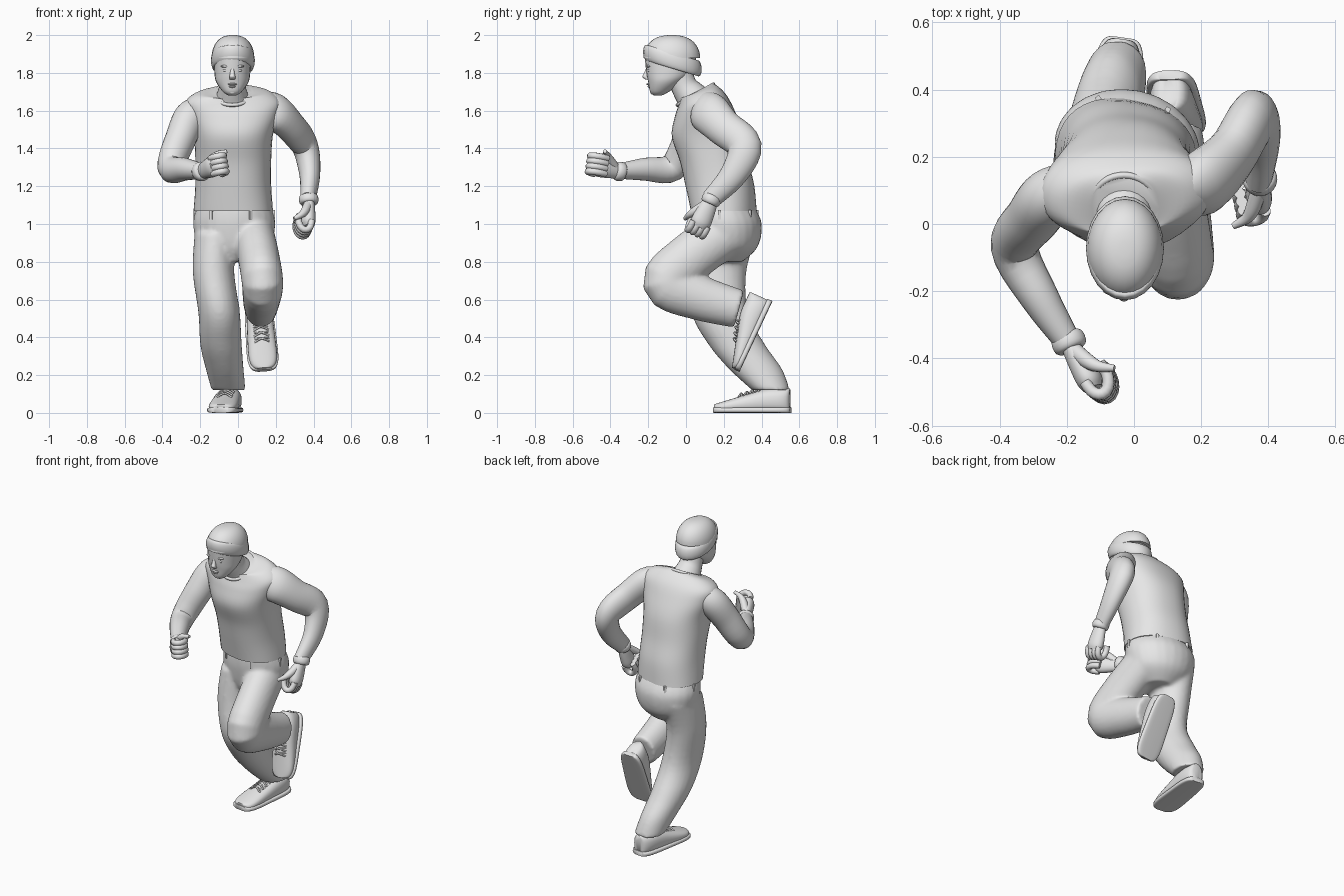
import bpy, bmesh, math
from math import sin, cos, pi, tau, radians
from mathutils import Matrix, Vector
from mathutils.geometry import interpolate_bezier

cube = bpy.data.objects.get("Cube")
if cube:
    bpy.data.objects.remove(cube, do_unlink=True)

COLOUR = (.8, .8, .8, 1)
grey = bpy.data.materials.new("plain_grey")
grey.use_nodes = True
grey.diffuse_color = COLOUR
grey.node_tree.nodes["Principled BSDF"].inputs["Base Color"].default_value = COLOUR
ACROSS, DEPTH, UP = Vector((1, 0, 0)), Vector((0, 1, 0)), Vector((0, 0, 1))


def level(u):
    return 0


def spline(knots, steps):
    """Smooth curve through the knots."""
    last = len(knots) - 1
    points = []
    for i in range(last):
        here, there = knots[i], knots[i + 1]
        leave = (there - knots[max(i - 1, 0)]) / 6
        arrive = (knots[min(i + 2, last)] - here) / 6
        points += interpolate_bezier(here, here + leave, there - arrive, there, steps + 1)[:-1]
    return points + [knots[-1]]


def loft(bm, rings, flat=1, side=None, yaw=level, tilt=level, sides=24, steps=5, power=1, frame=Matrix()):
    """Skin ellipses given as centre and one or two radii; they lie level unless side is given."""
    centres = spline([Vector(ring[:3]) for ring in rings], steps)
    radii = spline([Vector((ring[3], ring[4] if len(ring) > 4 else ring[3] * flat, 0)) for ring in rings], steps)
    last = len(centres) - 1
    loops = []
    for i, (centre, radius) in enumerate(zip(centres, radii)):
        if side:
            along = (centres[min(i + 1, last)] - centres[max(i - 1, 0)]).normalized()
            wide = (side - along * side.dot(along)).normalized()
            deep = along.cross(wide)
        else:
            turn = Matrix.Rotation(radians(yaw(i / last)), 3, "Z")
            wide, deep = turn @ ACROSS, turn @ DEPTH
        loop = []
        for k in range(sides):
            c, s = [math.copysign(abs(v) ** power, v) for v in (cos(tau * k / sides), sin(tau * k / sides))]
            offset = wide * c * max(radius.x, .001) + deep * s * max(radius.y, .001)
            offset.z += tilt(i / last) * offset.y
            loop.append(bm.verts.new(frame @ (centre + offset)))
        loops.append(loop)
    for low, high in zip(loops, loops[1:]):
        for k in range(sides):
            bm.faces.new((low[k - 1], low[k], high[k], high[k - 1]))
    bm.faces.new(loops[0])
    bm.faces.new(loops[-1])


def stack(x, rows):
    """Level rings that share one x position."""
    return [(x, *row) for row in rows]


def ball(bm, centre, size):
    place = Matrix.LocRotScale(Vector(centre), None, Vector(size))
    bmesh.ops.create_uvsphere(bm, u_segments=16, v_segments=10, radius=1, matrix=place)


def finish(name, bm, blend=False):
    bmesh.ops.recalc_face_normals(bm, faces=bm.faces)
    mesh = bpy.data.meshes.new(name)
    bm.to_mesh(mesh)
    bm.free()
    mesh.shade_smooth()
    mesh.set_sharp_from_angle(angle=radians(50))
    mesh.materials.append(grey)
    item = bpy.data.objects.new(name, mesh)
    bpy.context.collection.objects.link(item)
    if blend:
        remesh = item.modifiers.new("blend", "REMESH")
        remesh.mode, remesh.voxel_size, remesh.use_smooth_shade = "VOXEL", .011, True
        soften = item.modifiers.new("soften", "SMOOTH")
        soften.factor, soften.iterations = .5, 8


def part(name, rings, **options):
    bm = bmesh.new()
    loft(bm, rings, **options)
    finish(name, bm)


# Shirt, twisted at the waist and sloping down to the front of the neck
part("shirt", stack(-.025, [
    (.2, 1.07, .21, .17), (.18, 1.2, .2, .18), (.15, 1.33, .2, .18), (.115, 1.47, .21, .19),
    (.1, 1.58, .24, .16), (.09, 1.65, .25, .13), (.07, 1.695, .19, .1), (.05, 1.7, .1, .09)]),
    yaw=lambda u: 20 * u - 12, tilt=lambda u: .5 * u ** 3, power=.88, sides=40)

# Collar rim
circle = [tau * k / 20 for k in range(21)]
part("collar", [(.1 * cos(a) - .03, .095 * sin(a) + .05, .055 * sin(a) + 1.685, .01) for a in circle],
     side=UP, sides=8, steps=2)

# Trousers: pelvis, straight rear leg and folded front leg blended together
bm = bmesh.new()
loft(bm, stack(-.02, [(.2, 1.09, .2, .16), (.22, 1, .22, .18), (.22, .88, .19, .16), (.2, .8, .1)]),
     yaw=lambda u: 6 * u - 14)
loft(bm, [(-.12, .22, .95, .11, .16), (-.13, .18, .75, .11, .14), (-.1, .18, .53, .11, .15),
          (-.09, .27, .36, .11, .15), (-.07, .37, .23, .1, .14), (-.05, .45, .12, .09, .1)])
loft(bm, [(.08, .2, .95, .11), (.11, .02, .82, .11), (.13, -.1, .69, .11), (.125, .07, .61, .1),
          (.12, .28, .55, .085)], flat=1.2, side=ACROSS)
finish("trousers", bm, blend=True)

# Belt loops around the waist
bm = bmesh.new()
for k in range(6):
    angle = tau * (k + .1) / 6
    spot = Matrix.Rotation(radians(-14), 3, "Z") @ Vector((.21 * cos(angle), .17 * sin(angle), 0))
    place = Matrix.Translation(spot + Vector((-.02, .21, 1.05))) @ Matrix.Rotation(angle, 4, "Z")
    bmesh.ops.create_cube(bm, size=.05, matrix=place @ Matrix.Diagonal((.3, .3, 1, 1)))
finish("belt_loops", bm)

# Arms
part("left_arm", [(.13, .1, 1.6, .07), (.2, .12, 1.59, .085), (.285, .2, 1.51, .075), (.355, .31, 1.41, .07),
                  (.38, .25, 1.26, .055), (.37, .13, 1.13, .04)], flat=1.3, side=ACROSS)
part("right_arm", [(-.18, .11, 1.6, .08), (-.25, .08, 1.565, .09), (-.3, .02, 1.46, .085),
                   (-.355, -.07, 1.3, .075), (-.28, -.22, 1.29, .06), (-.19, -.36, 1.28, .04)], flat=.95, side=UP)


# Loosely closed hand: thumb on +x, palm towards +y, fingers along +z
def hand(name, wrist, forward, palm, mirror):
    ahead, facing = Vector(forward).normalized(), Vector(palm)
    facing = (facing - ahead * facing.dot(ahead)).normalized()
    frame = Matrix((ahead.cross(facing) * mirror, facing, ahead)).transposed().to_4x4()
    frame = Matrix.Translation(wrist) @ frame
    bm = bmesh.new()
    loft(bm, [(0, 0, 0, .04), (0, .005, .06, .05), (0, .01, .12, .055), (0, .01, .15, .04)],
         flat=.7, frame=frame)
    for k in range(4):
        curl = [pi * step / 5 for step in range(7)]
        loft(bm, [(.042 - .028 * k, .035 - .035 * cos(a), .13 + .055 * sin(a), .018) for a in curl],
             side=ACROSS, sides=10, steps=2, frame=frame)
    loft(bm, [(.02, .01, .03, .025), (.05, .035, .08, .023), (.065, .06, .11, .017), (.07, .1, .135, .01)],
         side=ACROSS, sides=10, frame=frame)
    finish(name, bm)
    # Glove cuff
    part(name + "_cuff", [(0, 0, .025 * sin(a) - .01, .04 + .012 * cos(a))
                          for a in (-pi / 2, -pi / 4, 0, pi / 4, pi / 2)], steps=2, frame=frame)


hand("left_hand", (.375, .13, 1.12), (.05, -.4, -.9), (-1, -.2, 0), -1)
hand("right_hand", (-.19, -.36, 1.28), (.4, -.9, .2), (.9, .4, .1), 1)


# Shoes: heel at the local origin, toe along -y, sole on z = 0
def shoe(name, heel, toe, top):
    back, rise = -Vector(toe).normalized(), Vector(top)
    rise = (rise - back * rise.dot(back)).normalized()
    frame = Matrix.Translation(heel) @ Matrix((back.cross(rise), back, rise)).transposed().to_4x4()
    upper, sole = [], []
    for k in range(13):
        t = (1 - cos(pi * k / 12)) / 2
        width = (.065 + .015 * t) * (.4 + .6 * math.sqrt(1 - abs(2 * t - 1) ** 5))
        height = .13 - .12 * max(t - .3, 0)
        upper.append((0, -.4 * t, height / 2, width, height / 2))
        sole.append((0, .005 - .41 * t, .015, width + .008, .015))
    bm = bmesh.new()
    loft(bm, upper, side=ACROSS, power=.8, steps=2, frame=frame)
    finish(name + "_upper", bm)
    bm = bmesh.new()
    loft(bm, sole, side=ACROSS, power=.45, steps=2, frame=frame)
    finish(name + "_sole", bm)
    bm = bmesh.new()
    for k in range(4):
        y, z = -.16 - .03 * k, .13 - .009 * k
        for end in (-1, 1):
            loft(bm, [(-.04 * end, y, z - .02, .005), (0, y - .01, z, .005), (.04 * end, y - .02, z - .02, .005)],
                 side=DEPTH, sides=8, frame=frame)
    finish(name + "_laces", bm)


shoe("right_shoe", (-.035, .55, 0), (-.14, -1, 0), UP)
shoe("left_shoe", (.105, .455, .585), (.08, -.42, -.9), (0, -.9, .4))

# Neck
part("neck", [(-.03, .06, 1.6, .1), (-.03, .04, 1.66, .09), (-.03, -.01, 1.73, .07), (-.03, -.04, 1.82, .07)],
     side=ACROSS)

# Head with nose, lips, chin, brows and eyes
bm = bmesh.new()
loft(bm, stack(-.03, [(-.15, 1.68, .02, .02), (-.14, 1.7, .05, .05), (-.11, 1.75, .085, .09),
                      (-.09, 1.8, .095, .12), (-.08, 1.9, .1, .14)]), power=.95)
loft(bm, stack(-.03, [(-.195, 1.85, .006), (-.21, 1.8, .012), (-.215, 1.78, .016), (-.2, 1.765, .015)]), sides=12)
ball(bm, (-.03, -.19, 1.74), (.025, .02, .007))
ball(bm, (-.03, -.185, 1.728), (.02, .02, .008))
ball(bm, (-.03, -.175, 1.7), (.02, .015, .015))
for end in (-1, 1):
    ball(bm, (.037 * end - .03, -.198, 1.835), (.026, .012, .007))
    ball(bm, (.037 * end - .03, -.193, 1.813), (.014, .011, .008))
finish("head", bm)

# Knitted hat with a turned-up band
dome = [pi * k / 17 for k in range(9)]
part("hat", stack(-.027, [(-.075, 1.88 + .12 * sin(a), .113 * cos(a) ** .8, .15 * cos(a) ** .8) for a in dome]), steps=2)
bulge = [pi * k / 8 for k in range(-4, 5)]
part("hat_band", stack(-.027, [(-.072, 1.865 + .042 * sin(a), .102 + .014 * cos(a), .137 + .018 * cos(a)) for a in bulge]),
     tilt=lambda u: -.3, steps=2)
